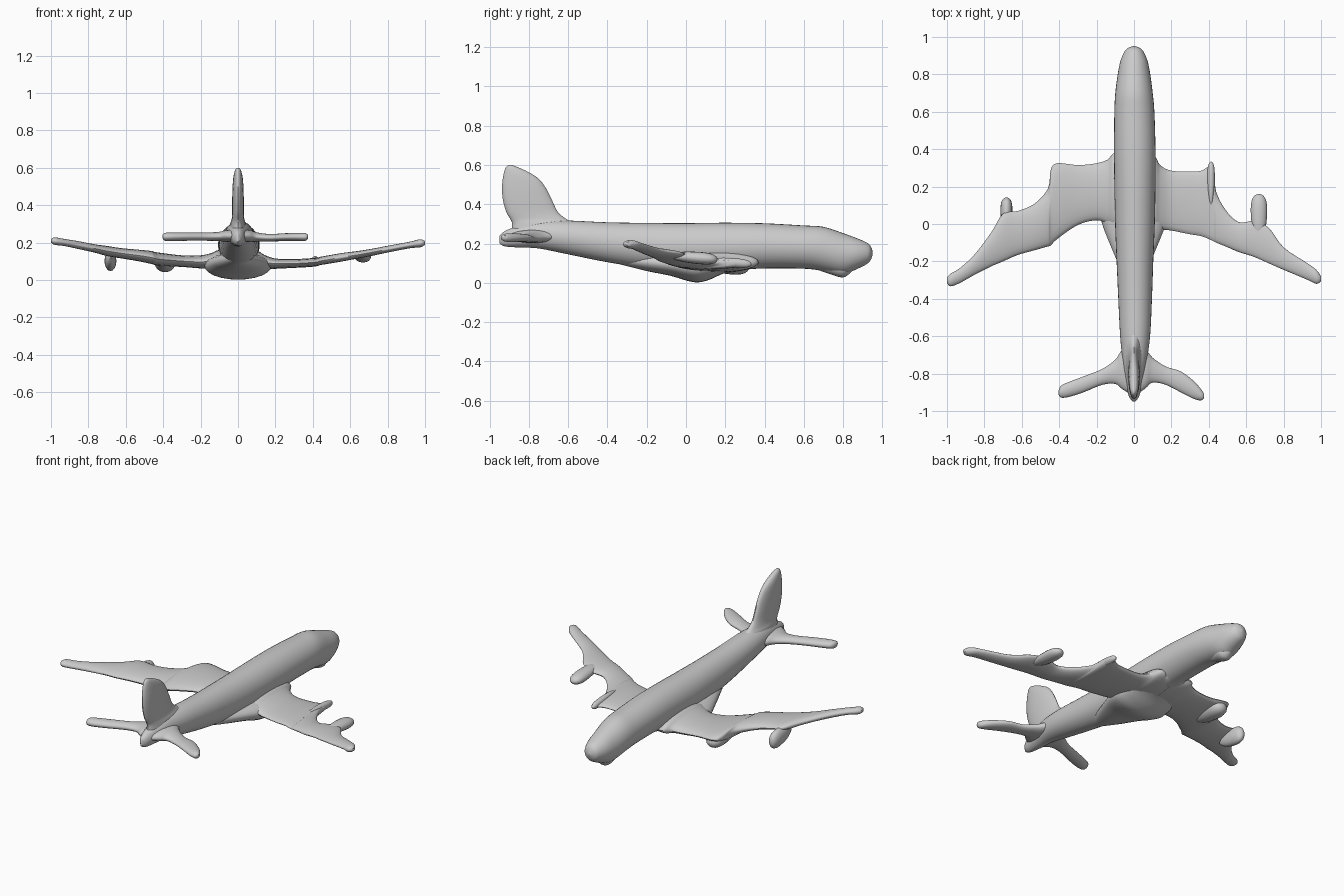
import bpy, bmesh, math
from mathutils import Vector


def smooth_rows(rows, steps=4):
    """Catmull-Rom interpolation between section rows."""
    out = []
    for i in range(len(rows) - 1):
        a, b, c, d = (rows[max(0, min(len(rows) - 1, i + k))] for k in (-1, 0, 1, 2))
        for s in range(steps):
            t = s / steps
            out.append([0.5 * (2 * q + (r - p) * t + (2 * p - 5 * q + 4 * r - w) * t * t
                               + (3 * q - p - 3 * r + w) * t ** 3)
                        for p, q, r, w in zip(a, b, c, d)])
    return out + [list(rows[-1])]


def loft(name, rows, section, n=24):
    """Skin elliptical rings; section(row) gives centre and two half-axes."""
    bm = bmesh.new()
    rings = []
    for row in smooth_rows(rows):
        c, u, v = (Vector(p) for p in section(row))
        rings.append([bm.verts.new(c + u * math.cos(2 * math.pi * k / n)
                                   + v * math.sin(2 * math.pi * k / n)) for k in range(n)])
    for r0, r1 in zip(rings, rings[1:]):
        for k in range(n):
            bm.faces.new((r0[k], r0[(k + 1) % n], r1[(k + 1) % n], r1[k]))
    bm.faces.new(rings[0])
    bm.faces.new(rings[-1])
    bmesh.ops.recalc_face_normals(bm, faces=bm.faces)
    mesh = bpy.data.meshes.new(name)
    bm.to_mesh(mesh)
    bm.free()
    obj = bpy.data.objects.new(name, mesh)
    bpy.context.collection.objects.link(obj)
    bpy.context.view_layer.objects.active = obj
    obj.select_set(True)
    bpy.ops.object.shade_smooth_by_angle(angle=math.radians(50))
    obj.select_set(False)
    return obj


def body(r):      # y, x centre, half width, bottom, top
    y, x, w, b, t = r
    return (x, y, (b + t) / 2), (w, 0, 0), (0, 0, (t - b) / 2)


def wing(r):      # x, leading y, trailing y, bottom, top
    x, l, t, b, h = r
    return (x, (l + t) / 2, (b + h) / 2), (0, (l - t) / 2, 0), (0, 0, (h - b) / 2)


def upright(r):   # z, leading y, trailing y, half thickness
    z, l, t, w = r
    return (0, (l + t) / 2, z), (0, (l - t) / 2, 0), (w, 0, 0)


# Fuselage with drooped chin
loft("fuselage", [
    (-.95, 0, .006, .20, .24), (-.92, 0, .028, .185, .265), (-.85, 0, .045, .18, .29),
    (-.75, .003, .062, .175, .315), (-.6, .006, .08, .145, .317), (-.4, .006, .09, .105, .308),
    (-.2, .005, .098, .075, .305), (0, .005, .106, .065, .304), (.2, .005, .11, .065, .306),
    (.4, .004, .111, .073, .303), (.6, .002, .107, .072, .292), (.7, 0, .1, .06, .285),
    (.8, 0, .087, .045, .253), (.87, 0, .073, .07, .227), (.92, 0, .052, .095, .205),
    (.94, 0, .034, .115, .187), (.951, 0, .006, .145, .158)], body, 32)
loft("chin_fairing", [(.66, 0, .02, .07, .1), (.74, 0, .045, .042, .13), (.79, 0, .05, .028, .13),
                      (.82, 0, .04, .036, .13), (.86, 0, .01, .075, .11)], body)

# Belly bulge between the wings
loft("belly_fairing", [
    (-.34, 0, .03, .095, .14), (-.2, 0, .09, .06, .15), (-.08, 0, .14, .036, .15),
    (0, 0, .17, .012, .15), (.06, 0, .18, .002, .15), (.12, 0, .175, .016, .15),
    (.2, 0, .16, .05, .15), (.3, 0, .12, .066, .15), (.42, 0, .03, .08, .14)], body)

# Wings, slightly different on each side
loft("left_wing", [
    (0, .36, -.02, .05, .15), (-.1, .38, -.02, .055, .16), (-.14, .345, .0, .06, .145),
    (-.2, .325, .02, .062, .132), (-.3, .315, -.005, .07, .132), (-.41, .325, -.08, .075, .145),
    (-.445, .29, -.115, .08, .15), (-.46, .19, -.12, .085, .155), (-.53, .11, -.14, .1, .162),
    (-.62, .07, -.165, .115, .17), (-.7, .055, -.2, .128, .182), (-.76, -.04, -.225, .145, .19),
    (-.85, -.16, -.27, .165, .207), (-.93, -.235, -.315, .182, .22), (-.98, -.265, -.333, .188, .228),
    (-1, -.285, -.315, .2, .218)], wing)
loft("right_wing", [
    (0, .35, -.03, .05, .15), (.1, .37, -.03, .055, .155), (.14, .315, -.03, .058, .135),
    (.2, .285, -.035, .06, .115), (.3, .28, -.055, .065, .112), (.36, .285, -.065, .068, .115),
    (.41, .31, -.085, .072, .118), (.43, .26, -.095, .076, .12), (.44, .17, -.1, .08, .124),
    (.49, .075, -.12, .088, .133), (.56, .01, -.15, .1, .145), (.64, .015, -.175, .115, .155),
    (.72, -.02, -.21, .13, .168), (.8, -.125, -.245, .147, .183), (.92, -.205, -.295, .17, .205),
    (.975, -.245, -.32, .175, .218), (1, -.28, -.305, .188, .208)], wing)

# Engine pods: name, x, nose y, tail y, half width, bottom, top
for name, x, nose, tail, w, b, t in [
        ("left_outer_engine", -.682, .142, -.06, .032, .042, .15),
        ("left_inner_engine", -.39, .322, .05, .055, .036, .13),
        ("right_inner_engine", .412, .333, .1, .02, .072, .118),
        ("right_outer_engine", .668, .16, -.1, .044, .088, .15)]:
    rows = []
    for f, s in [(0, .1), (.03, .5), (.12, .85), (.3, 1), (.6, .9), (.85, .55), (1, .1)]:
        half = (t - b) / 2 * s
        mid = (b + t) / 2 + .02 * f
        rows.append((nose + (tail - nose) * f, x, w * s, mid - half, mid + half))
    loft(name, rows, body, 16)

# Tail planes
loft("left_tailplane", [
    (0, -.66, -.92, .2, .27), (-.06, -.67, -.885, .203, .268), (-.1, -.725, -.855, .208, .258),
    (-.17, -.775, -.86, .21, .254), (-.27, -.815, -.9, .21, .254), (-.35, -.845, -.925, .208, .254),
    (-.39, -.865, -.928, .21, .252), (-.403, -.89, -.912, .222, .242)], wing)
loft("right_tailplane", [
    (0, -.66, -.92, .2, .27), (.06, -.67, -.88, .203, .268), (.1, -.715, -.848, .205, .255),
    (.17, -.762, -.86, .206, .246), (.25, -.788, -.9, .208, .25), (.32, -.84, -.935, .208, .252),
    (.36, -.885, -.943, .21, .25), (.375, -.91, -.93, .222, .242)], wing)

# Tail fin
loft("tail_fin", [
    (.25, -.55, -.89, .05), (.3, -.565, -.885, .042), (.325, -.61, -.895, .034),
    (.36, -.652, -.915, .031), (.42, -.682, -.932, .031), (.48, -.712, -.937, .03),
    (.53, -.75, -.933, .027), (.565, -.805, -.926, .022), (.588, -.855, -.917, .015),
    (.6, -.888, -.905, .005)], upright)
